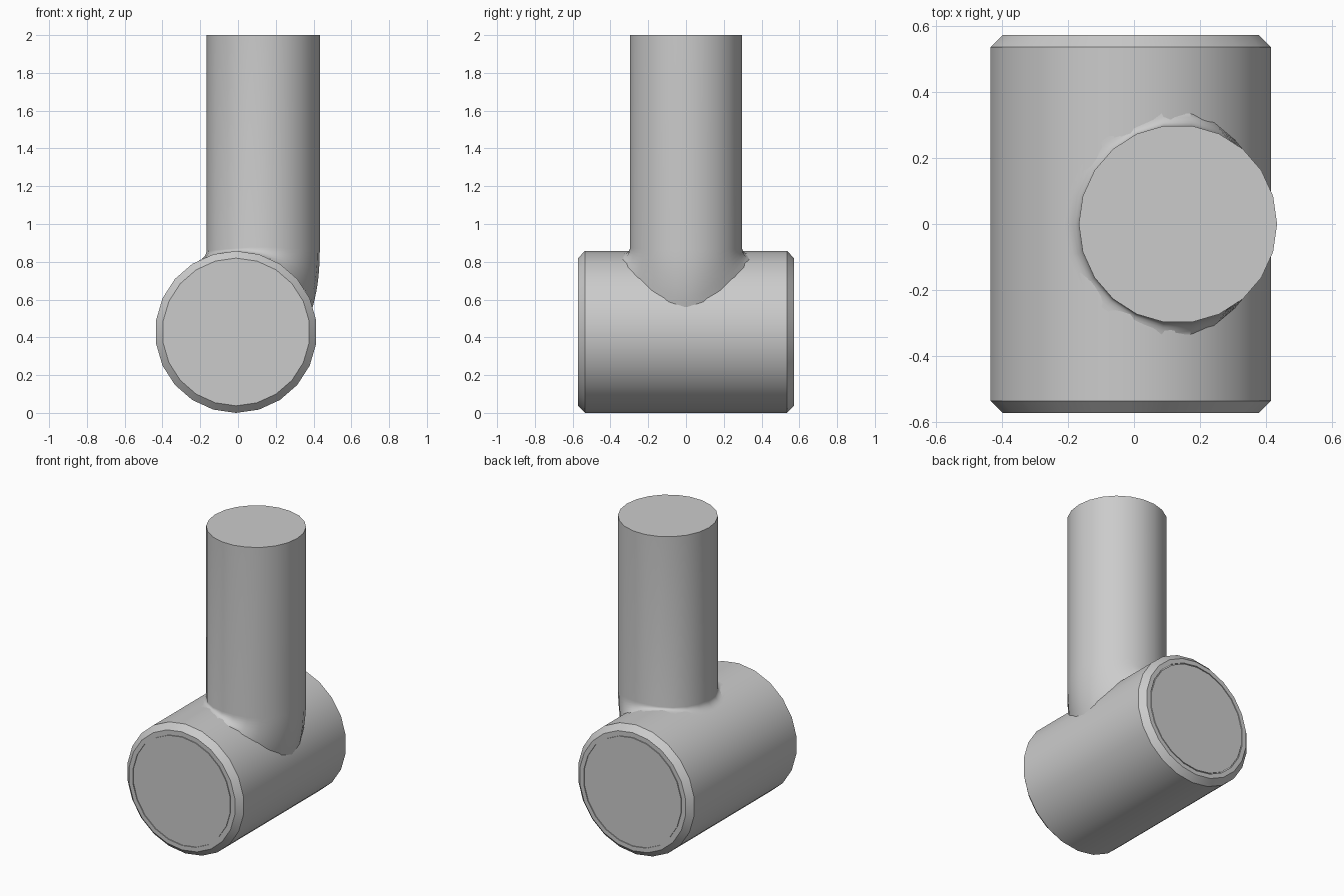
import bpy, bmesh, math

if "Cube" in bpy.data.objects:
    bpy.data.objects.remove(bpy.data.objects["Cube"], do_unlink=True)

SIDES = 22
BARREL_X, BARREL_R, HALF = -0.01, 0.4285, 0.572
POST_X, POST_R = 0.133, 0.3

grey = bpy.data.materials.new("plain_grey")
grey.use_nodes = True
grey.diffuse_color = (0.6, 0.6, 0.6, 1)
grey.node_tree.nodes["Principled BSDF"].inputs["Base Color"].default_value = grey.diffuse_color


def loft(name, rings, cap_first=True):
    """Skin a list of point rings, cap the ends and shade smooth."""
    bm = bmesh.new()
    loops = [[bm.verts.new(p) for p in ring] for ring in rings]
    for a, b in zip(loops, loops[1:]):
        for i in range(len(a)):
            j = (i + 1) % len(a)
            bm.faces.new((a[i], a[j], b[j], b[i]))
    if cap_first:
        bm.faces.new(loops[0][::-1])
    bm.faces.new(loops[-1])
    bmesh.ops.recalc_face_normals(bm, faces=bm.faces)
    mesh = bpy.data.meshes.new(name)
    bm.to_mesh(mesh)
    bm.free()
    mesh.materials.append(grey)
    obj = bpy.data.objects.new(name, mesh)
    bpy.context.collection.objects.link(obj)
    bpy.ops.object.select_all(action='DESELECT')
    obj.select_set(True)
    bpy.context.view_layer.objects.active = obj
    bpy.ops.object.shade_smooth_by_angle(angle=math.radians(30))
    return obj


angles = [2 * math.pi * i / SIDES for i in range(SIDES)]

# Chamfered horizontal barrel with a fine seam around each end disc
end = [(0.356, HALF), (0.356, HALF - 0.006), (0.362, HALF - 0.006),
       (0.362, HALF), (0.391, HALF), (BARREL_R, HALF - 0.037)]
profile = [(r, -y) for r, y in end] + end[::-1]
loft("barrel", [[(BARREL_X + r * math.sin(a), y, BARREL_R + r * math.cos(a))
                 for a in angles] for r, y in profile])


def barrel_top(x):
    """Height of the barrel skin, sunk a little so the joint is closed."""
    return BARREL_R + math.sqrt(max(0, (BARREL_R - 0.003) ** 2 - (x - BARREL_X) ** 2))


def blend(a, t):
    """Point on the fillet between barrel (t = 0) and post (t = 1)."""
    c, s = math.cos(a), math.sin(a)
    fx = POST_X + c * (0.345 if c < 0 else 0.262)
    foot = (fx, s * 0.338, barrel_top(fx))
    px, py = POST_X + POST_R * c, POST_R * s
    corner_z = barrel_top(px) if c < 0 else foot[2] + 0.13 * c
    corner = (px, py, corner_z)
    top = (px, py, 0.88 - 0.02 * abs(c))
    return tuple((1 - t) ** 2 * f + 2 * t * (1 - t) * k + t * t * e
                 for f, k, e in zip(foot, corner, top))


# Upright post, flowing into the barrel through the fillet
steps = 6
rings = [[blend(a, i / steps) for a in angles] for i in range(steps + 1)]
rings.append([(POST_X + POST_R * math.cos(a), POST_R * math.sin(a), 2) for a in angles])
loft("post", rings, cap_first=False)
